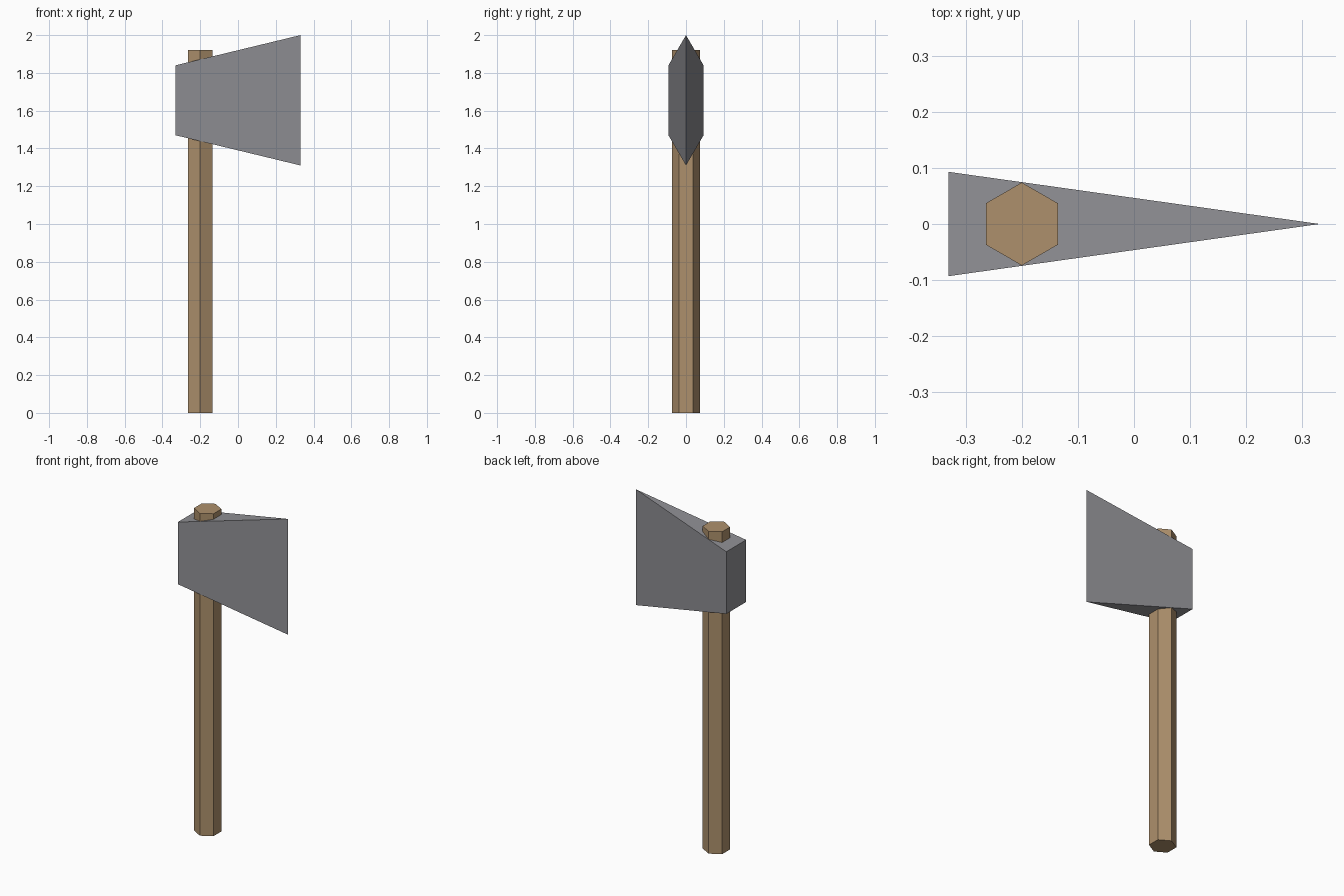
import bpy
import bmesh
from mathutils import Matrix

cube = bpy.data.objects.get("Cube")
if cube:
    bpy.data.objects.remove(cube, do_unlink=True)


def make_material(name, rgb):
    mat = bpy.data.materials.new(name)
    mat.use_nodes = True
    color = (*rgb, 1.0)
    mat.diffuse_color = color
    bsdf = next(n for n in mat.node_tree.nodes if n.type == "BSDF_PRINCIPLED")
    bsdf.inputs["Base Color"].default_value = color
    return mat


def make_object(name, bm, mat):
    bmesh.ops.recalc_face_normals(bm, faces=bm.faces[:])
    mesh = bpy.data.meshes.new(name)
    bm.to_mesh(mesh)
    bm.free()
    mesh.materials.append(mat)
    obj = bpy.data.objects.new(name, mesh)
    bpy.context.collection.objects.link(obj)
    return obj


wood = make_material("wood", (0.42, 0.28, 0.15))
steel = make_material("steel", (0.28, 0.28, 0.30))

# Handle: hexagonal shaft with corners pointing front and back
HANDLE_X, HANDLE_R, HANDLE_H = -0.20, 0.074, 1.92
bm = bmesh.new()
bmesh.ops.create_cone(bm, cap_ends=True, segments=6,
                      radius1=HANDLE_R, radius2=HANDLE_R, depth=HANDLE_H,
                      matrix=Matrix.Translation((HANDLE_X, 0, HANDLE_H / 2)))
make_object("handle", bm, wood)

# Axe head: a box whose +x side flares tall and pinches to a sharp edge
HEAD_X, HEAD_Z = 0.331, 1.655
BACK_Y, BACK_HALF, EDGE_HALF = 0.093, 0.185, 0.345
bm = bmesh.new()
bmesh.ops.create_cube(bm, size=2)
for v in bm.verts:
    edge = v.co.x > 0
    v.co.x *= HEAD_X
    v.co.y *= 0 if edge else BACK_Y
    v.co.z = HEAD_Z + v.co.z * (EDGE_HALF if edge else BACK_HALF)
bmesh.ops.remove_doubles(bm, verts=bm.verts[:], dist=0.0001)
make_object("axe_head", bm, steel)
